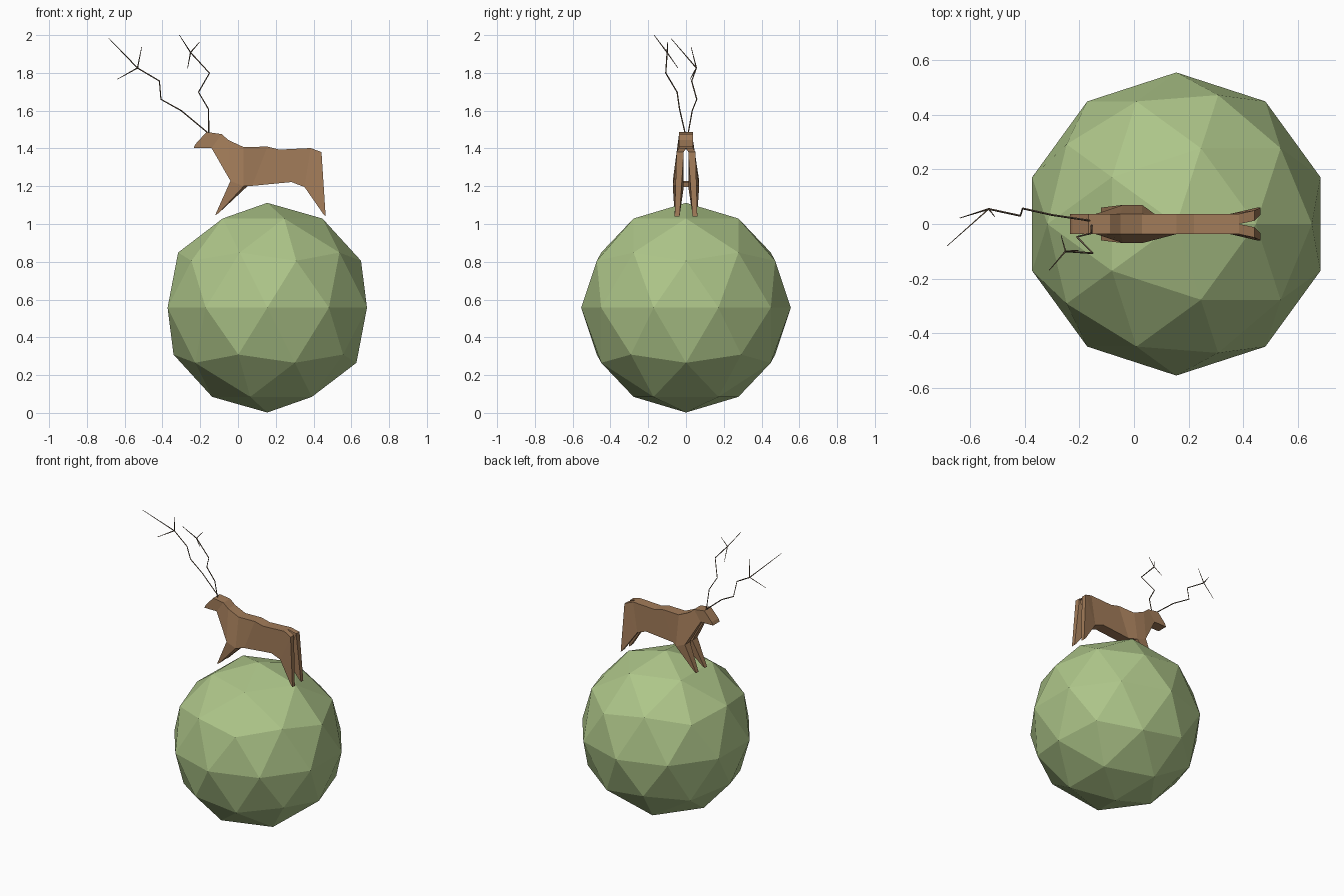
import bpy, bmesh
from mathutils import Vector

if "Cube" in bpy.data.objects:
    bpy.data.objects.remove(bpy.data.objects["Cube"])


def material(name, rgb):
    m = bpy.data.materials.new(name)
    m.diffuse_color = (*rgb, 1)
    m.use_nodes = True
    m.node_tree.nodes["Principled BSDF"].inputs["Base Color"].default_value = m.diffuse_color
    return m


green = material("grass", (0.42, 0.56, 0.25))
brown = material("hide", (0.36, 0.20, 0.10))
dark = material("antler", (0.16, 0.11, 0.07))

# Faceted globe
bpy.ops.mesh.primitive_ico_sphere_add(subdivisions=2, radius=0.555, location=(0.155, 0, 0.557))
globe = bpy.context.object
globe.name = "globe"
globe.data.materials.append(green)

# Deer: named points of one half
W = 0.037   # half width of the flat body
S = 0.012   # half width of the slit between the legs
P = {
    "chin": (-.235, W, 1.402), "nose": (-.225, W, 1.423), "brow": (-.167, W, 1.487),
    "nape": (-.087, W, 1.476), "neck": (-.05, W, 1.444), "withers": (.03, W, 1.407),
    "back": (.156, W, 1.41), "loin": (.22, W, 1.394), "rump": (.384, W, 1.402),
    "tail": (.442, .05, 1.381), "tail_in": (.442, S, 1.381),
    "throat": (-.14, W, 1.402), "throat_in": (-.14, S, 1.402),
    "chest": (-.04, .07, 1.228), "chest_in": (-.04, S, 1.228),
    "elbow": (.03, .07, 1.2), "elbow_in": (.05, S, 1.2),
    "belly": (.075, W, 1.202), "groin": (.283, W, 1.222),
    "flank": (.352, W, 1.196), "flank_in": (.352, S, 1.196),
    "hoof_f1": (-.121, .06, 1.047), "hoof_f2": (-.104, .06, 1.056),
    "hoof_f3": (-.104, .034, 1.056), "hoof_f4": (-.121, .034, 1.047),
    "hoof_r1": (.464, .06, 1.041), "hoof_r2": (.45, .06, 1.055),
    "hoof_r3": (.45, .034, 1.055), "hoof_r4": (.464, .034, 1.041),
}
FACES = [f.split() for f in (
    # side
    "chin nose brow nape throat", "throat nape neck chest", "neck withers elbow chest",
    "withers back belly elbow", "back loin groin belly", "loin rump flank groin",
    "rump tail flank", "throat throat_in chest_in chest",
    # front leg
    "chest elbow hoof_f2 hoof_f1", "elbow belly elbow_in", "elbow elbow_in hoof_f3 hoof_f2",
    "elbow_in chest_in hoof_f4 hoof_f3", "chest_in chest hoof_f1 hoof_f4",
    "hoof_f1 hoof_f2 hoof_f3 hoof_f4",
    # rear leg
    "flank tail hoof_r1 hoof_r2", "tail tail_in hoof_r4 hoof_r1",
    "tail_in flank_in hoof_r3 hoof_r4", "flank_in flank hoof_r2 hoof_r3",
    "hoof_r1 hoof_r2 hoof_r3 hoof_r4", "rump tail tail_in rump0",
)]
# Strips that reach the middle plane: head, back and belly
for strip in ("throat chin nose brow nape neck withers back loin rump",
              "chest_in elbow_in belly groin flank"):
    names = strip.split()
    FACES += [[a, b, b + "0", a + "0"] for a, b in zip(names, names[1:])]

bm = bmesh.new()
for side in (1, -1):
    made = {}
    for face in FACES:
        for n in face:
            if n not in made:
                x, y, z = P.get(n) or P[n[:-1]]
                made[n] = bm.verts.new((x, y * side if n in P else 0, z))
        bm.faces.new([made[n] for n in face[::side]])
bmesh.ops.remove_doubles(bm, verts=bm.verts, dist=0.0005)
bmesh.ops.recalc_face_normals(bm, faces=bm.faces)
mesh = bpy.data.meshes.new("deer_body")
bm.to_mesh(mesh)
bm.free()
mesh.materials.append(brown)
bpy.context.collection.objects.link(bpy.data.objects.new("deer_body", mesh))


# Antlers: a thin zigzag beam ending in three tines
def antler(name, beam, tips):
    bm = bmesh.new()
    fork = beam[-1]
    for path in [beam] + [[fork, t] for t in tips]:
        rings = []
        for i, p in enumerate(path):
            d = (Vector(path[min(i + 1, len(path) - 1)]) - Vector(path[max(i - 1, 0)])).normalized()
            u = d.cross(Vector((0.3, 1, 0.1))).normalized()
            v = d.cross(u)
            r = 0.0035 if len(path) > 2 or i == 0 else 0.0015
            rings.append([bm.verts.new(Vector(p) + r * o) for o in (u, v, -u, -v)])
        for a, b in zip(rings, rings[1:]):
            for k in range(4):
                j = (k + 1) % 4
                bm.faces.new((a[k], a[j], b[j], b[k]))
        bm.faces.new(rings[0][::-1])
        bm.faces.new(rings[-1])
    bmesh.ops.recalc_face_normals(bm, faces=bm.faces)
    me = bpy.data.meshes.new(name)
    bm.to_mesh(me)
    bm.free()
    me.materials.append(dark)
    bpy.context.collection.objects.link(bpy.data.objects.new(name, me))


antler("left_antler",
       [(-.16, .012, 1.483), (-.30, .033, 1.60), (-.408, .057, 1.66), (-.416, .03, 1.757), (-.532, .055, 1.826)],
       [(-.684, -.08, 1.983), (-.51, .027, 1.937), (-.638, .022, 1.767)])
antler("right_antler",
       [(-.155, -.005, 1.483), (-.156, -.034, 1.608), (-.209, -.047, 1.698), (-.151, -.107, 1.799), (-.251, -.10, 1.908)],
       [(-.31, -.169, 2.0), (-.204, -.097, 1.963), (-.267, -.042, 1.825)])
